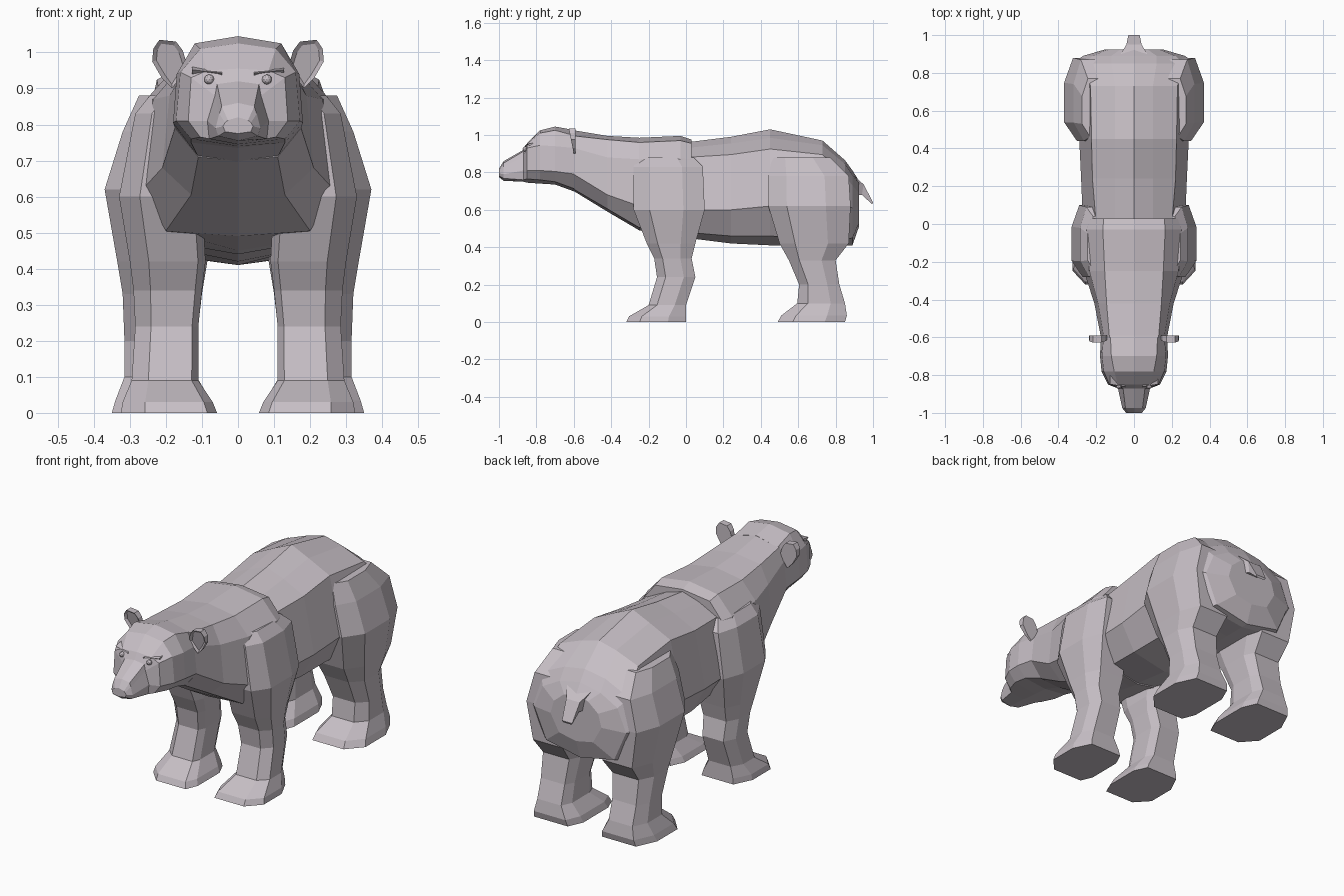
import bpy
import bmesh
from mathutils import Vector

# Remove the default object
cube = bpy.data.objects.get("Cube")
if cube:
    bpy.data.objects.remove(cube, do_unlink=True)

# One fur colour for the whole animal
fur = bpy.data.materials.new("pale_mauve_grey")
fur.use_nodes = True
fur_colour = (0.57, 0.52, 0.56, 1.0)
fur.diffuse_color = fur_colour
fur.node_tree.nodes["Principled BSDF"].inputs["Base Color"].default_value = fur_colour


def finish(name, bm):
    """Turn a bmesh into a flat shaded object with the fur material."""
    bmesh.ops.recalc_face_normals(bm, faces=bm.faces[:])
    mesh = bpy.data.meshes.new(name)
    bm.to_mesh(mesh)
    bm.free()
    mesh.materials.append(fur)
    obj = bpy.data.objects.new(name, mesh)
    bpy.context.collection.objects.link(obj)
    return obj


def loft(name, rings):
    """Skin a row of equal-length point rings and cap both ends."""
    bm = bmesh.new()
    rows = [[bm.verts.new(point) for point in ring] for ring in rings]
    count = len(rows[0])
    for lower, upper in zip(rows, rows[1:]):
        for i in range(count):
            j = (i + 1) % count
            bm.faces.new((lower[i], lower[j], upper[j], upper[i]))
    bm.faces.new(rows[0])
    bm.faces.new(rows[-1])
    return finish(name, bm)


def body_ring(section):
    """Symmetric ring across the body: top, shoulder, flank and belly points."""
    y, top, wt, zt, wu, zu, wm, zm, wb, zb, bottom = section
    half = [(wt, zt), (wu, zu), (wm, zm), (wb, zb)]
    left = [Vector((x, y, z)) for x, z in half]
    right = [Vector((-x, y, z)) for x, z in reversed(half)]
    return [Vector((0, y, top))] + left + [Vector((0, y, bottom))] + right


def leg_ring(section, side):
    """Eight-sided horizontal ring, cut more deeply at its outer corners."""
    z, front, back, inner, outer = section
    cx, cy = (inner + outer) / 2, (front + back) / 2
    hx, hy = (outer - inner) / 2, (back - front) / 2
    corners = [(1, .4), (.65, 1), (-.75, 1), (-1, .55),
               (-1, -.6), (-.8, -1), (.5, -1), (1, -.55)]
    return [Vector((side * (cx + hx * u), cy + hy * v, z)) for u, v in corners]


# Barrel and rump: y, top, then (width, height) pairs, then belly
rump_sections = [
    (0, .96, .1, .93, .2, .88, .27, .6, .18, .48, .45),
    (.24, .99, .1, .955, .22, .895, .28, .6, .2, .46, .42),
    (.45, 1.03, .1, .985, .225, .925, .29, .62, .2, .46, .41),
    (.73, .97, .1, .945, .23, .895, .33, .63, .2, .44, .41),
    (.85, .865, .12, .845, .26, .78, .325, .62, .22, .44, .41),
    (.89, .81, .12, .785, .22, .73, .27, .61, .2, .45, .41),
    (.925, .755, .07, .74, .13, .69, .15, .62, .1, .53, .51),
]
loft("barrel_and_rump", [body_ring(s) for s in rump_sections])

# Chest and neck
neck_sections = [
    (.03, .975, .16, .955, .23, .87, .28, .62, .17, .47, .44),
    (-.03, .995, .165, .97, .25, .875, .29, .62, .18, .48, .45),
    (-.25, .985, .155, .96, .235, .87, .265, .62, .2, .505, .49),
    (-.42, .995, .145, .975, .19, .88, .21, .68, .13, .605, .59),
    (-.6, 1.025, .13, .995, .16, .93, .175, .79, .11, .71, .7),
]
loft("chest_and_neck", [body_ring(s) for s in neck_sections])

# Skull and muzzle
head_sections = [
    (-.59, 1.025, .125, .995, .16, .93, .175, .79, .11, .71, .695),
    (-.7, 1.045, .12, 1.025, .17, .94, .18, .805, .13, .75, .735),
    (-.78, 1.025, .105, 1.01, .16, .945, .172, .81, .13, .76, .74),
    (-.85, .955, .085, .95, .13, .93, .138, .81, .105, .765, .745),
    (-.87, .92, .058, .912, .064, .88, .085, .81, .08, .76, .75),
    (-.975, .86, .045, .85, .052, .83, .062, .79, .055, .768, .755),
    (-1, .82, .028, .812, .036, .805, .042, .795, .035, .78, .775),
]
loft("head", [body_ring(s) for s in head_sections])

# Legs, from the sole up: height, front, back, inner and outer edge
hind_leg = [
    (0, .49, .85, .065, .35),
    (.035, .51, .86, .075, .34),
    (.1, .595, .85, .115, .315),
    (.2, .605, .82, .115, .315),
    (.33, .55, .8, .1, .32),
    (.42, .5, .87, .085, .335),
    (.62, .44, .88, .1, .37),
    (.78, .44, .87, .1, .32),
    (.88, .46, .77, .1, .275),
]
front_leg = [
    (0, -.32, 0, .058, .325),
    (.03, -.305, 0, .07, .32),
    (.09, -.2, 0, .11, .295),
    (.24, -.155, .05, .11, .285),
    (.34, -.17, .03, .1, .29),
    (.42, -.21, .05, .09, .3),
    (.6, -.28, .1, .1, .33),
    (.83, -.28, .09, .1, .285),
    (.88, -.26, .04, .08, .245),
]
for side, label in ((1, "left"), (-1, "right")):
    loft("hind_leg_" + label, [leg_ring(s, side) for s in hind_leg])
    loft("front_leg_" + label, [leg_ring(s, side) for s in front_leg])

    # Ear: a thin cupped slab leaning forward at its rim
    outline = [(.14, .96), (.183, .9), (.212, .93), (.238, .975),
               (.235, 1.01), (.218, 1.035), (.172, 1.03), (.153, 1.005)]
    bm = bmesh.new()
    verts = [bm.verts.new((side * x, -.59, z)) for x, z in outline]
    back = bm.faces.new(verts)
    extruded = bmesh.ops.extrude_face_region(bm, geom=[back], use_keep_orig=True)
    for v in (g for g in extruded["geom"] if isinstance(g, bmesh.types.BMVert)):
        v.co.y -= .01 + .2 * (v.co.z - .9)
    front = [g for g in extruded["geom"] if isinstance(g, bmesh.types.BMFace)]
    bmesh.ops.inset_region(bm, faces=front, thickness=.012)
    for v in front[0].verts:
        v.co.y += .01
    finish("ear_" + label, bm)

    # Brow ridge over the eye
    brow = [[(side * x, y, z) for x, y, z in ring] for ring in (
        [(.045, -.83, .955), (.045, -.862, .942), (.045, -.85, .925)],
        [(.128, -.8, .96), (.128, -.848, .952), (.128, -.82, .935)])]
    loft("brow_" + label, brow)

    # Eye
    bm = bmesh.new()
    bmesh.ops.create_icosphere(bm, subdivisions=2, radius=.014)
    bmesh.ops.translate(bm, vec=(side * .08, -.86, .925), verts=bm.verts[:])
    finish("eye_" + label, bm)

# Tail: a short tapering wedge
tail_root = [(-.07, .9, .78), (.07, .9, .78), (.04, .92, .68), (-.04, .92, .68)]
tail_bend = [(-.04, .95, .735), (.04, .95, .735), (.03, .94, .68), (-.03, .94, .68)]
tail_tip = [(-.03, 1, .64), (.03, 1, .64), (.025, .995, .63), (-.025, .995, .63)]
loft("tail", [tail_root, tail_bend, tail_tip])
